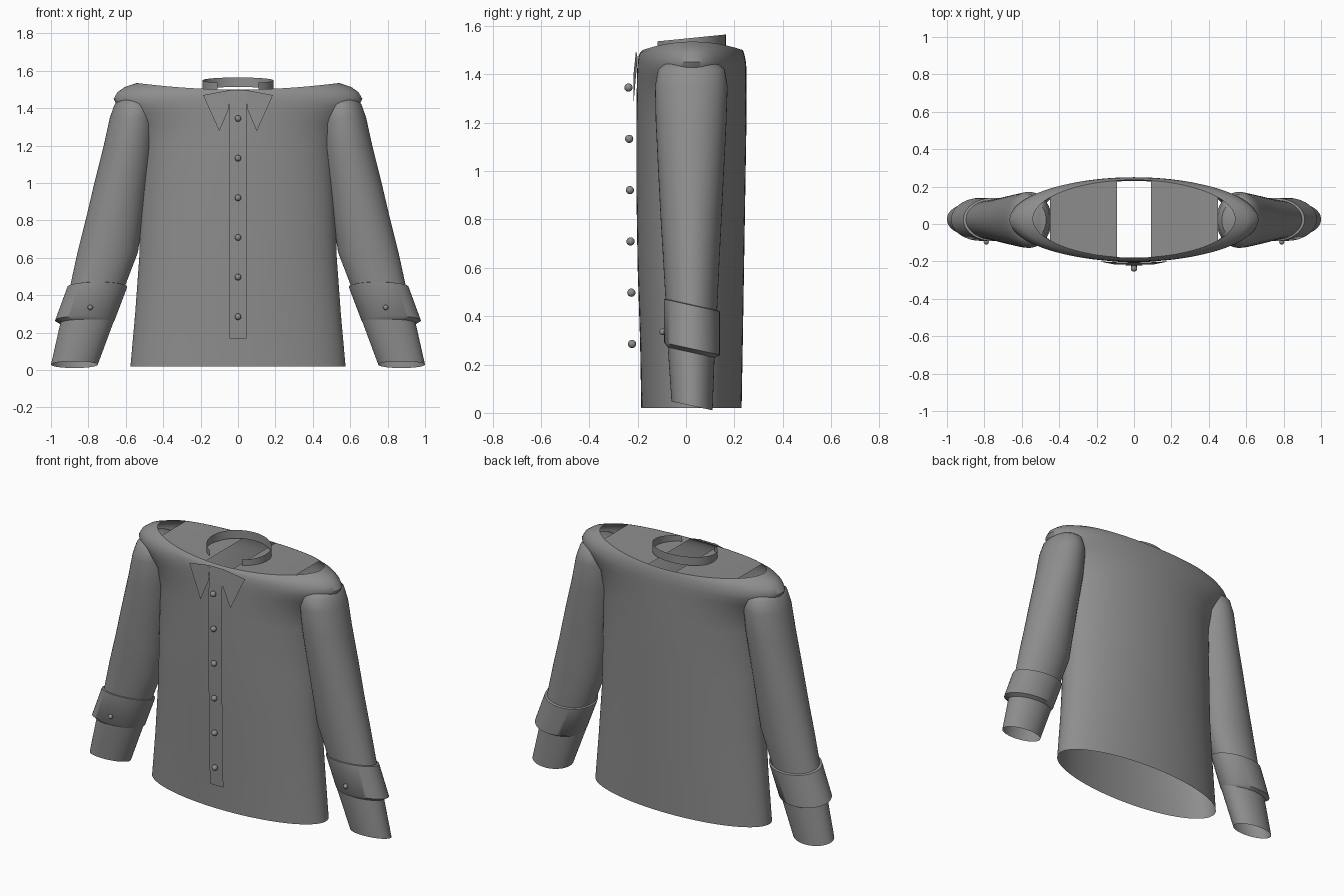
import bpy, bmesh, math
from mathutils import Matrix

cube = bpy.data.objects.get("Cube")
if cube:
    bpy.data.objects.remove(cube, do_unlink=True)

fabric = bpy.data.materials.new("grey fabric")
fabric.use_nodes = True
GREY = (0.27, 0.27, 0.27, 1)
fabric.diffuse_color = GREY
fabric.node_tree.nodes["Principled BSDF"].inputs["Base Color"].default_value = GREY


def finish(name, bm, mirror=False, angle=50):
    mesh = bpy.data.meshes.new(name)
    bm.to_mesh(mesh)
    bm.free()
    mesh.materials.append(fabric)
    ob = bpy.data.objects.new(name, mesh)
    bpy.context.collection.objects.link(ob)
    if mirror:
        mod = ob.modifiers.new("Mirror", 'MIRROR')
        mod.use_mirror_merge = False
    bpy.ops.object.select_all(action='DESELECT')
    ob.select_set(True)
    bpy.context.view_layer.objects.active = ob
    bpy.ops.object.shade_smooth_by_angle(angle=math.radians(angle))
    return ob


def bridge(bm, rows, closed):
    """Join successive rows of vertices with quads."""
    for a, b in zip(rows, rows[1:]):
        n = len(a)
        for i in range(n if closed else n - 1):
            j = (i + 1) % n
            bm.faces.new((a[i], a[j], b[j], b[i]))


def loft(name, rings, n=64, mirror=False, cap=False):
    """Rings: z, x min, x max, y min, y max, slope along y, lift at the x ends."""
    bm = bmesh.new()
    rows = []
    for z, x0, x1, y0, y1, slope, lift in rings:
        row = []
        for i in range(n):
            t = math.tau * i / n
            dy = (y1 - y0) / 2 * math.sin(t)
            row.append(bm.verts.new(((x0 + x1) / 2 + (x1 - x0) / 2 * math.cos(t),
                                     (y0 + y1) / 2 + dy,
                                     z + slope * dy + lift * math.cos(t) ** 2)))
        rows.append(row)
    bridge(bm, rows, True)
    if cap:
        bm.faces.new(rows[-1])
    return finish(name, bm, mirror)


# Body: oval tube flaring into the rounded shoulder rim
body = [(.02, .575, -.185, .23, 0), (.3, .55, -.19, .235, 0), (.6, .528, -.2, .24, 0),
        (.9, .52, -.205, .245, 0), (1.2, .512, -.205, .25, 0), (1.32, .545, -.204, .25, 0),
        (1.38, .61, -.203, .25, 0), (1.42, .65, -.202, .25, 0), (1.45, .665, -.2, .248, 0),
        (1.475, .645, -.196, .243, .01), (1.49, .605, -.19, .239, .024),
        (1.5, .54, -.18, .235, .035)]
loft("body", [(z, -w, w, y0, y1, 0, lift) for z, w, y0, y1, lift in body], n=96)

# Sleeves, open at the wrist
sleeve = [(.029, .75, 1, -.06, .11), (.25, .668, .95, -.075, .118), (.46, .6, .895, -.085, .13),
          (.63, .535, .858, -.095, .138), (.8, .51, .815, -.105, .147), (1, .48, .768, -.115, .157),
          (1.2, .45, .718, -.125, .167), (1.35, .44, .685, -.128, .172),
          (1.42, .45, .66, -.115, .16), (1.45, .47, .635, -.08, .125)]
loft("sleeves", [r + (-.22 * max(0, 1 - r[0]), 0) for r in sleeve], n=48, mirror=True, cap=True)

# Turned cuffs around the forearms
loft("cuffs", [(.25, .672, .952, -.076, .12, -.22, 0), (.265, .66, .978, -.09, .14, -.22, 0),
               (.445, .592, .912, -.092, .14, -.22, 0), (.448, .6, .896, -.085, .13, -.22, 0)],
     n=48, mirror=True)

# Yoke panels filling the top, split at the neck
bm = bmesh.new()
rows = []
for i in range(13):
    x = .09 + .03 * i
    k = math.sqrt(1 - (x / .54) ** 2)
    z = 1.499 + .035 * (x / .54) ** 2
    rows.append([bm.verts.new((x, .0275 + s * .2075 * k, z)) for s in (1, -1)])
bridge(bm, rows, False)
for f in bm.faces:
    if f.normal.z < 0:
        f.normal_flip()
bmesh.ops.recalc_face_normals(bm, faces=bm.faces)
finish("yoke_panels", bm, mirror=True)

# Collar band, open at the front and higher at the back
bm = bmesh.new()
rows = [[], []]
for i in range(41):
    t = math.radians(-55 + 290 * i / 40)
    x, y = .19 * math.cos(t), .01 + .155 * math.sin(t)
    for row, z in zip(rows, (1.497, 1.548)):
        row.append(bm.verts.new((x, y, z + .1 * y)))
bridge(bm, rows, False)
finish("collar_band", bm)

# Pointed collar flaps
bm = bmesh.new()
flap = [(.043, -.207, 1.497), (.048, -.217, 1.4), (.1, -.217, 1.278), (.187, -.2, 1.47)]
bm.faces.new([bm.verts.new(p) for p in flap])
finish("collar_flaps", bm, mirror=True)

# Button placket
bm = bmesh.new()
rows = [[bm.verts.new((x, y, z)) for x in (-.045, .045)] for z, y in
        ((.17, -.205), (.6, -.214), (1, -.221), (1.2, -.222), (1.4, -.215), (1.495, -.205))]
bridge(bm, rows, False)
finish("placket", bm)


def ball(bm, x, y, z, r):
    bmesh.ops.create_uvsphere(bm, u_segments=16, v_segments=10, radius=r,
                              matrix=Matrix.Translation((x, y, z)))


# Front buttons
bm = bmesh.new()
for i in range(6):
    ball(bm, 0, -.223 - .003 * i, .285 + .212 * i, .017)
finish("front_buttons", bm)

# Cuff buttons
bm = bmesh.new()
ball(bm, .79, -.096, .335, .014)
finish("cuff_buttons", bm, mirror=True)
